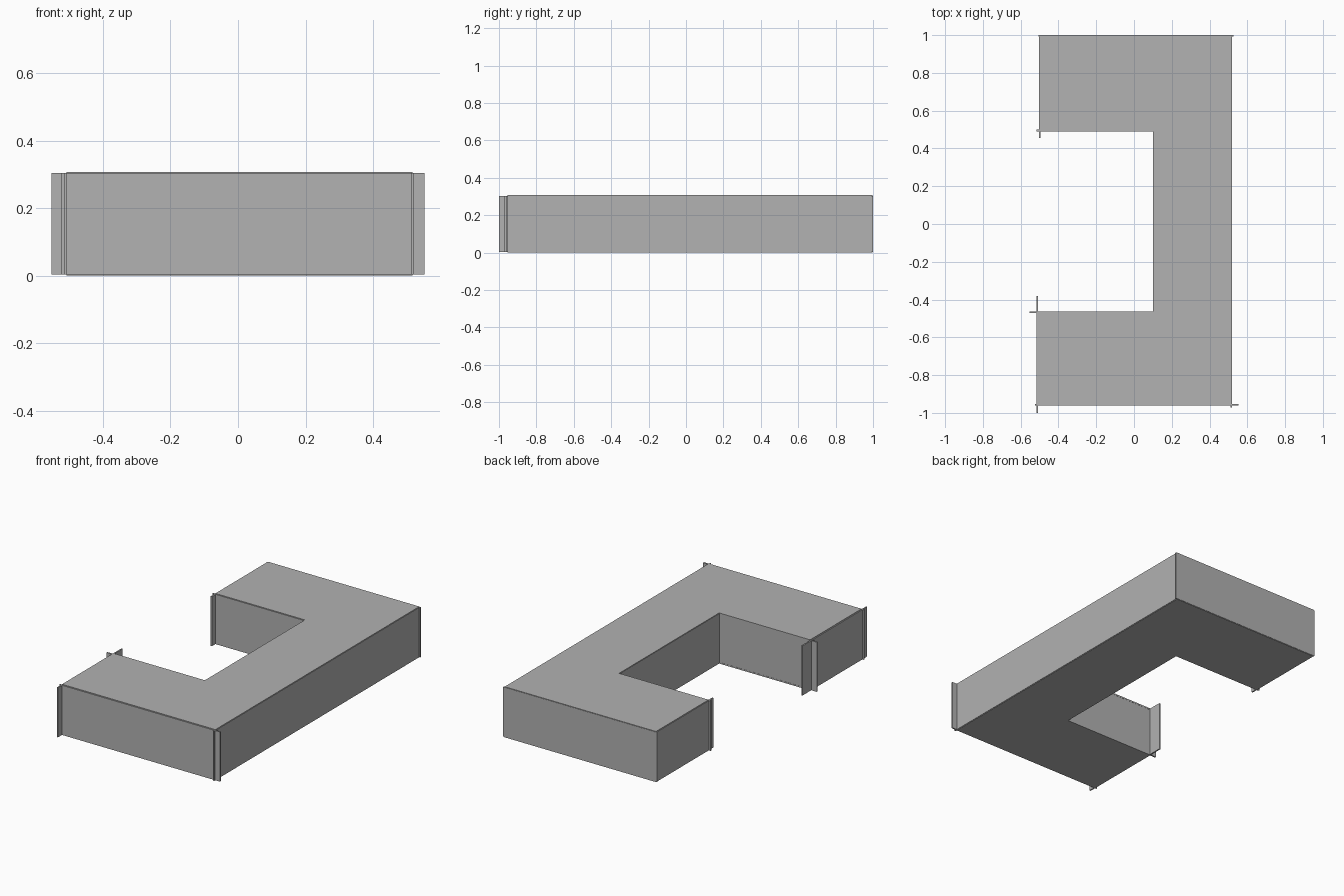
import bpy
import bmesh

if "Cube" in bpy.data.objects:
    bpy.data.objects.remove(bpy.data.objects["Cube"])

grey = bpy.data.materials.new("plain_grey")
grey.use_nodes = True
GREY = (0.445, 0.445, 0.445, 1)
grey.diffuse_color = GREY
grey.node_tree.nodes["Principled BSDF"].inputs["Base Color"].default_value = GREY

WALL_BOTTOM, WALL_TOP = 0.003, 0.304
THICK = 0.008


def finish(name, bm):
    mesh = bpy.data.meshes.new(name)
    bmesh.ops.recalc_face_normals(bm, faces=bm.faces)
    bm.to_mesh(mesh)
    bm.free()
    mesh.materials.append(grey)
    obj = bpy.data.objects.new(name, mesh)
    bpy.context.collection.objects.link(obj)


def slab(name, outline, z0, z1):
    """Flat plate: a plan outline extruded upward."""
    bm = bmesh.new()
    face = bm.faces.new([bm.verts.new((x, y, z0)) for x, y in outline])
    top = bmesh.ops.extrude_face_region(bm, geom=[face])["geom"]
    verts = [v for v in top if isinstance(v, bmesh.types.BMVert)]
    bmesh.ops.translate(bm, verts=verts, vec=(0, 0, z1 - z0))
    finish(name, bm)


def wall(name, axis, at, start, end):
    """Thin upright panel running along x or y, centred on 'at'."""
    a, b = at - THICK / 2, at + THICK / 2
    if axis == "x":
        plan = [(start, a), (end, a), (end, b), (start, b)]
    else:
        plan = [(a, start), (b, start), (b, end), (a, end)]
    slab(name, plan, WALL_BOTTOM, WALL_TOP)


# C-shaped roof and floor
plan = [(-0.508, -0.955), (0.517, -0.955), (0.517, 0.998), (-0.498, 0.998),
        (-0.498, 0.495), (0.102, 0.495), (0.102, -0.463), (-0.508, -0.463)]
slab("roof", plan, 0.298, 0.307)
slab("floor", plan, 0, 0.008)

# Wall panels, several running past their corners
wall("front_wall", "x", -0.957, -0.525, 0.552)
wall("front_wing_inner_wall", "x", -0.468, -0.552, 0.106)
wall("front_wing_end_wall", "y", -0.511, -1.0, -0.38)
wall("back_wall", "x", 0.996, -0.505, 0.526)
wall("back_wing_inner_wall", "x", 0.495, -0.515, 0.106)
wall("back_wing_end_wall", "y", -0.498, 0.455, 1.0)
wall("left_wall", "y", 0.516, -0.972, 1.0)
wall("courtyard_wall", "y", 0.104, -0.468, 0.495)
